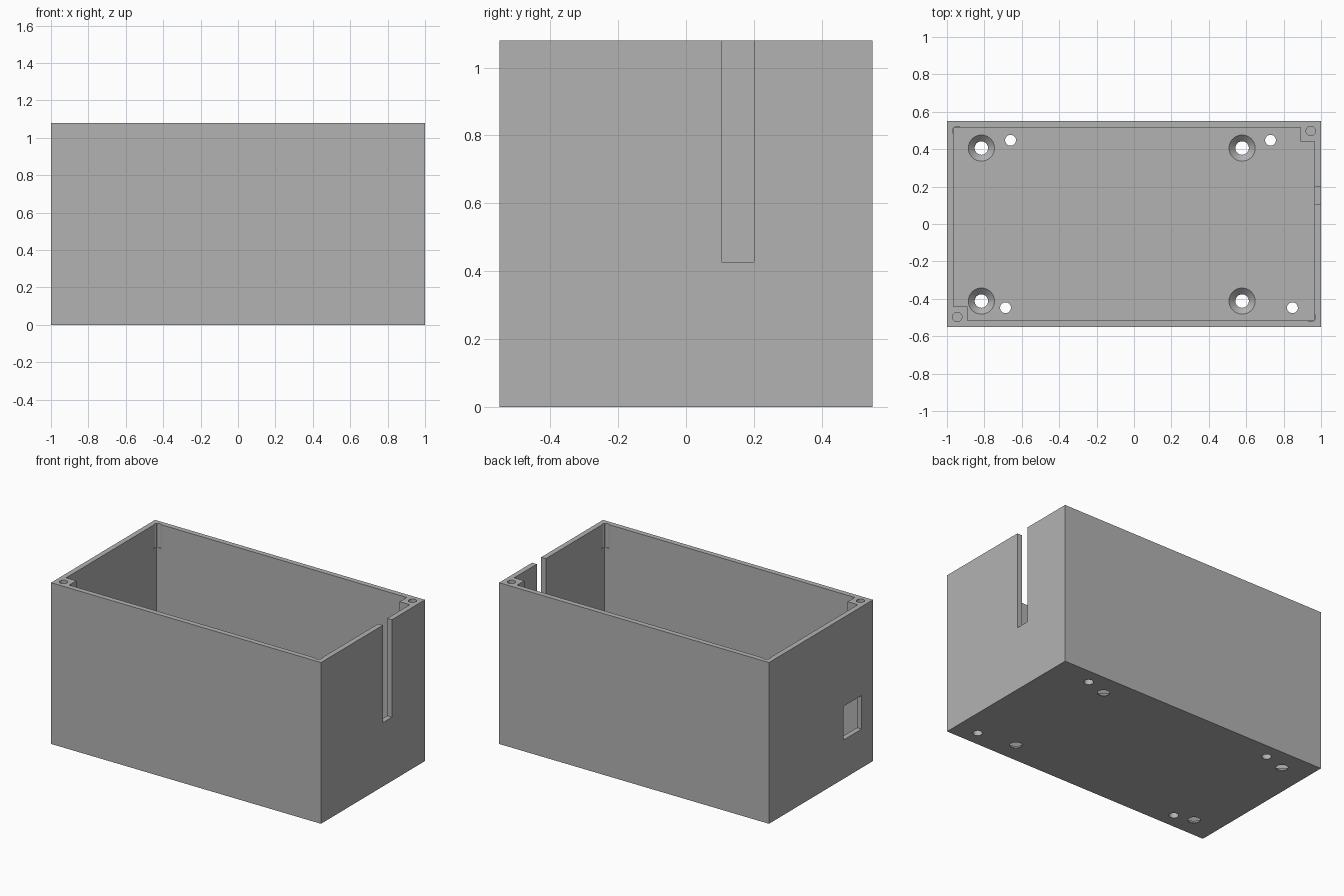
import bpy
import bmesh
from mathutils import Matrix

if "Cube" in bpy.data.objects:
    bpy.data.objects.remove(bpy.data.objects["Cube"])

# Overall dimensions
HX, HY, TOP = 1.0, 0.55, 1.08
WALL, FLOOR = 0.035, 0.035
POST_X, POST_Y = 0.89, 0.44

grey = bpy.data.materials.new("plain grey")
grey.use_nodes = True
colour = (0.45, 0.45, 0.45, 1)
grey.diffuse_color = colour
grey.node_tree.nodes["Principled BSDF"].inputs["Base Color"].default_value = colour


def finish(bm, name):
    bmesh.ops.recalc_face_normals(bm, faces=bm.faces)
    mesh = bpy.data.meshes.new(name)
    bm.to_mesh(mesh)
    bm.free()
    mesh.materials.append(grey)
    obj = bpy.data.objects.new(name, mesh)
    bpy.context.collection.objects.link(obj)
    return obj


def box(name, low, high):
    bm = bmesh.new()
    bmesh.ops.create_cube(bm, size=1)
    for v in bm.verts:
        v.co = [high[i] if v.co[i] > 0 else low[i] for i in range(3)]
    return finish(bm, name)


def cone(name, x, y, z0, z1, r0, r1):
    bm = bmesh.new()
    bmesh.ops.create_cone(bm, cap_ends=True, segments=40, radius1=r0, radius2=r1,
                          depth=z1 - z0,
                          matrix=Matrix.Translation((x, y, (z0 + z1) / 2)))
    return finish(bm, name)


def cut(target, cutter):
    mod = target.modifiers.new("cut", "BOOLEAN")
    mod.operation = "DIFFERENCE"
    mod.solver = "EXACT"
    mod.object = cutter
    bpy.context.view_layer.objects.active = target
    bpy.ops.object.modifier_apply(modifier=mod.name)
    bpy.data.objects.remove(cutter)


def corner_post(sx, sy):
    """Square post whose underside slopes down into the corner at 45 degrees."""
    bm = bmesh.new()
    bmesh.ops.create_cube(bm, size=1)
    for v in bm.verts:
        dx = 0.15 if v.co.x > 0 else 0
        dy = 0.15 if v.co.y > 0 else 0
        slope = TOP - 0.15 - (dx + dy) / 2 ** 0.5
        z = TOP + 0.5 if v.co.z > 0 else slope
        v.co = (sx * (POST_X + dx), sy * (POST_Y + dy), z)
    return finish(bm, "post_shape")


corners = [(sx, sy) for sx in (-1, 1) for sy in (-1, 1)]

# Cavity shape, notched by the four corner posts
cavity = box("cavity", (-HX + WALL, -HY + WALL, FLOOR), (HX - WALL, HY - WALL, TOP + 0.2))
for sx, sy in corners:
    cut(cavity, corner_post(sx, sy))

# Open enclosure
body = box("enclosure_body", (-HX, -HY, 0), (HX, HY, TOP))
cut(body, cavity)

# Blind screw holes in the posts
for sx, sy in corners:
    cut(body, cone("screw_hole", sx * 0.945, sy * 0.497, TOP - 0.16, TOP + 0.1, 0.025, 0.025))

# Cable slot in the left wall and window in the right wall
cut(body, box("slot", (0.93, 0.105, 0.427), (1.1, 0.2, TOP + 0.1)))
cut(body, box("window", (-1.1, -0.43, 0.26), (-0.93, -0.24, 0.485)))

# Countersunk mounting holes in the floor
for x in (-0.816, 0.578):
    for y in (-0.412, 0.406):
        cut(body, cone("mount_hole", x, y, -0.1, 0.1, 0.036, 0.036))
        cut(body, cone("countersink", x, y, 0.002, FLOOR + 0.002, 0.036, 0.072))

# Plain floor holes
for x, y in [(-0.66, 0.448), (0.73, 0.448), (-0.687, -0.448), (0.847, -0.448)]:
    cut(body, cone("floor_hole", x, y, -0.1, 0.1, 0.029, 0.029))

# Smooth round holes, crisp box edges
bpy.ops.object.select_all(action="DESELECT")
body.select_set(True)
bpy.context.view_layer.objects.active = body
bpy.ops.object.shade_smooth_by_angle(angle=0.5)
